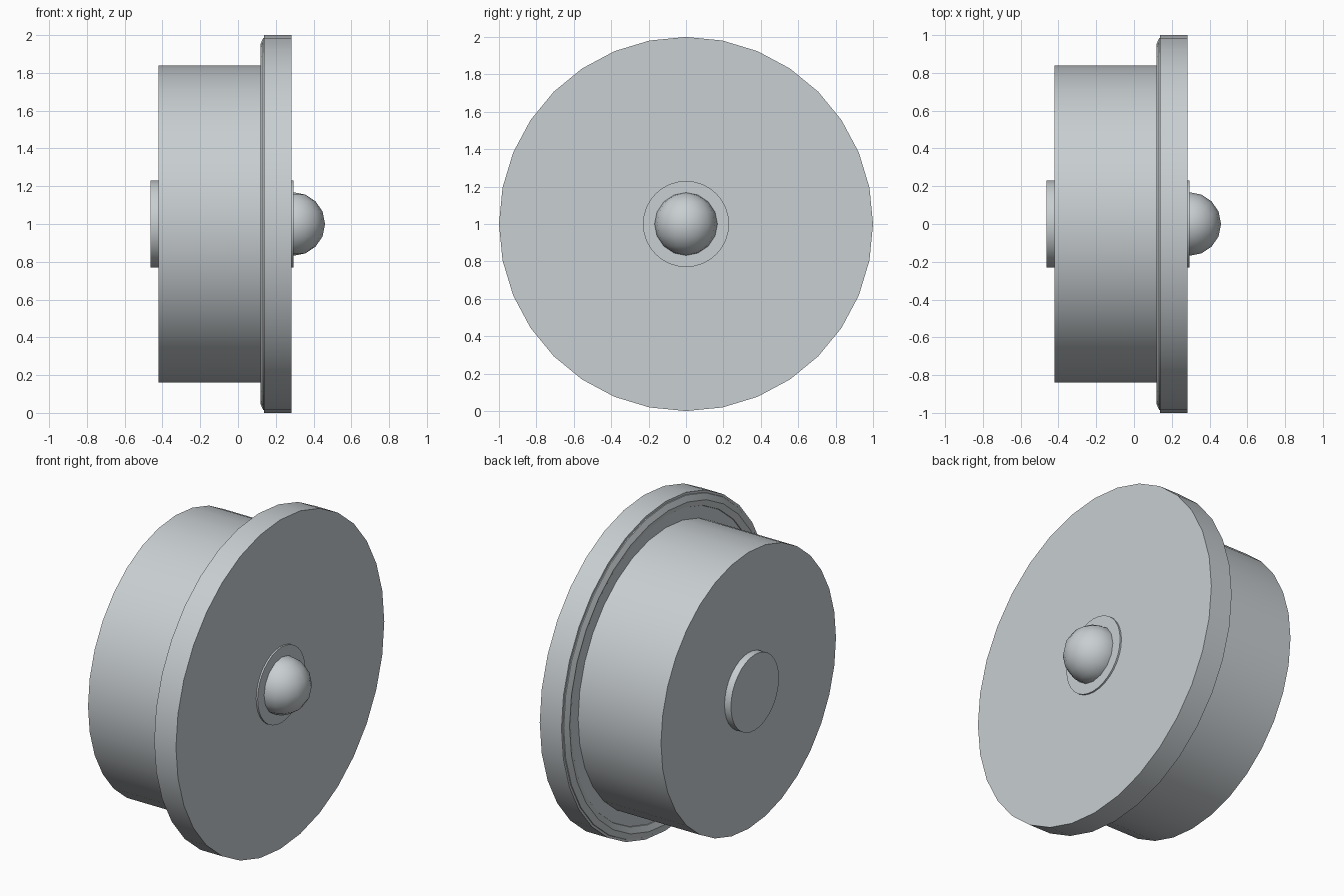
import bpy
import math

if "Cube" in bpy.data.objects:
    bpy.data.objects.remove(bpy.data.objects["Cube"], do_unlink=True)

steel = bpy.data.materials.new("light_grey_steel")
steel.use_nodes = True
COLOUR = (0.58, 0.62, 0.64, 1)
steel.diffuse_color = COLOUR
steel.node_tree.nodes["Principled BSDF"].inputs["Base Color"].default_value = COLOUR

AXIS = (0, math.pi / 2, 0)  # turns a part's z axis onto x
SIDES = 32


def finish(name):
    ob = bpy.context.object
    ob.name = name
    ob.data.materials.append(steel)
    bpy.ops.object.transform_apply(location=False, rotation=True, scale=False)
    bpy.ops.object.shade_smooth_by_angle(angle=math.radians(40))
    return ob


def disc(name, radius, x0, x1):
    bpy.ops.mesh.primitive_cylinder_add(
        vertices=SIDES, radius=radius, depth=x1 - x0,
        location=((x0 + x1) / 2, 0, 1), rotation=AXIS)
    return finish(name)


# Wheel body, flange and the axle running through both
disc("wheel_drum", 0.84, -0.42, 0.15)
disc("wheel_flange", 1.0, 0.137, 0.283)
disc("axle", 0.23, -0.463, 0.293)

# Rounded bead on the inner face of the flange
bpy.ops.mesh.primitive_torus_add(
    major_segments=SIDES, minor_segments=8, major_radius=0.949,
    minor_radius=0.05, location=(0.168, 0, 1), rotation=AXIS)
finish("flange_bead")

# Domed axle end
bpy.ops.mesh.primitive_uv_sphere_add(
    segments=16, ring_count=8, radius=0.168, location=(0.293, 0, 1))
finish("axle_dome")
